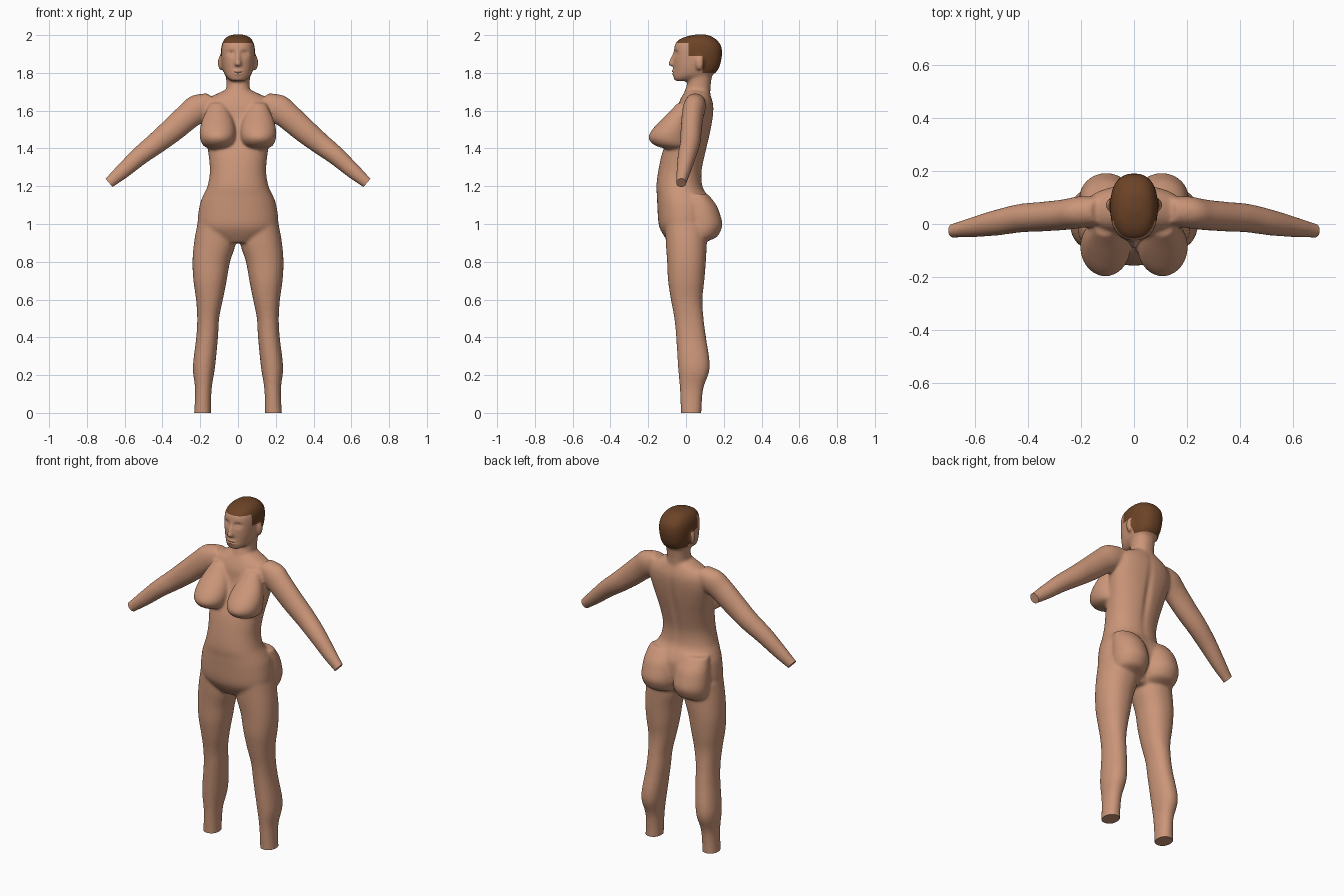
import bpy, bmesh, math
from mathutils import Vector, Matrix

X = Vector((1, 0, 0))
Y = Vector((0, 1, 0))


def material(name, color):
    m = bpy.data.materials.new(name)
    m.diffuse_color = (*color, 1)
    return m


skin = material("skin", (0.60, 0.305, 0.19))
hair = material("brown hair", (0.15, 0.056, 0.02))
bm = bmesh.new()


def spline(rows, steps=5):
    """Catmull-Rom interpolation of ring rows."""
    out = []
    for i in range(len(rows) - 1):
        p = [rows[max(0, min(len(rows) - 1, i + k))] for k in (-1, 0, 1, 2)]
        for s in range(steps):
            t = s / steps
            out.append([0.5 * (2 * b + (c - a) * t + (2 * a - 5 * b + 4 * c - d) * t * t
                               + (3 * b - a - 3 * c + d) * t ** 3) for a, b, c, d in zip(*p)])
    return out + [list(rows[-1])]


def loft(rows, u=X, power=2.2, side=1, n=40):
    """Closed tube; each row is centre x, y, z and the two half widths."""
    rings = []
    for cx, cy, cz, hu, hv in spline(rows):
        ring = []
        for k in range(n):
            a = 2 * math.pi * k / n
            c, s = math.cos(a), math.sin(a)
            p = (Vector((cx, cy, cz)) + u * hu * math.copysign(abs(c) ** (2 / power), c)
                 + Y * hv * math.copysign(abs(s) ** (2 / power), s))
            p.x *= side
            ring.append(bm.verts.new(p))
        rings.append(ring)
    faces = [bm.faces.new(rings[0]), bm.faces.new(rings[-1])]
    for a, b in zip(rings, rings[1:]):
        for k in range(n):
            j = (k + 1) % n
            faces.append(bm.faces.new((a[k], a[j], b[j], b[k])))
    bmesh.ops.recalc_face_normals(bm, faces=faces)


def upright(rows, cx=0, **kw):
    """Loft from rows of z, half width, front y, back y."""
    loft([(cx, (f + b) / 2, z, h, (b - f) / 2) for z, h, f, b in rows], **kw)


def blob(center, radii):
    bmesh.ops.create_uvsphere(bm, u_segments=24, v_segments=16, radius=1,
                              matrix=Matrix.Translation(center) @ Matrix.Diagonal((*radii, 1)))


# torso and neck
upright([(0.90, 0.10, -0.09, 0.07), (0.95, 0.18, -0.125, 0.10), (1.0, 0.213, -0.145, 0.13),
         (1.1, 0.203, -0.152, 0.135), (1.15, 0.185, -0.154, 0.115), (1.2, 0.162, -0.157, 0.088),
         (1.28, 0.149, -0.147, 0.084), (1.38, 0.158, -0.125, 0.105), (1.48, 0.176, -0.085, 0.128),
         (1.56, 0.19, -0.055, 0.142), (1.62, 0.19, -0.045, 0.146), (1.66, 0.165, -0.03, 0.138),
         (1.695, 0.10, -0.01, 0.125), (1.71, 0.065, 0.0, 0.115)])
upright([(1.65, 0.068, -0.01, 0.13), (1.70, 0.063, -0.008, 0.13),
         (1.74, 0.062, 0.005, 0.132), (1.80, 0.065, 0.01, 0.14)])

# head
upright([(1.757, 0.035, -0.055, 0.02), (1.765, 0.048, -0.064, 0.06), (1.785, 0.067, -0.066, 0.13),
         (1.81, 0.078, -0.064, 0.165), (1.85, 0.086, -0.065, 0.183), (1.90, 0.09, -0.064, 0.191),
         (1.94, 0.088, -0.061, 0.187), (1.965, 0.08, -0.05, 0.172), (1.985, 0.066, -0.02, 0.15),
         (1.997, 0.045, 0.02, 0.125), (2.003, 0.025, 0.05, 0.105)], power=2.4)
# nose and lips
upright([(1.832, 0.018, -0.07, 0), (1.843, 0.024, -0.096, 0), (1.87, 0.017, -0.087, 0),
         (1.91, 0.012, -0.070, 0), (1.93, 0.012, -0.058, 0)], power=2)
blob((0, -0.056, 1.803), (0.034, 0.023, 0.017))

for s in (1, -1):
    # ear
    blob((s * 0.093, 0.072, 1.853), (0.014, 0.022, 0.042))
    # chest
    upright([(1.397, 0.04, -0.10, 0.02), (1.41, 0.07, -0.152, 0.02), (1.43, 0.086, -0.184, 0.02),
             (1.46, 0.094, -0.199, 0.02), (1.50, 0.094, -0.179, 0.02), (1.55, 0.082, -0.133, 0.02),
             (1.60, 0.06, -0.083, 0.02), (1.64, 0.04, -0.045, 0.02)], cx=0.108, power=2, side=s)
    # seat
    upright([(0.91, 0.07, 0, 0.115), (0.93, 0.088, 0, 0.162), (0.965, 0.1, 0, 0.184),
             (1.0, 0.102, 0, 0.193), (1.05, 0.1, 0, 0.181), (1.1, 0.094, 0, 0.161),
             (1.16, 0.08, 0, 0.115)], cx=0.105, power=2, side=s)
    # leg: z, inner x, outer x, front y, back y
    leg = [(1.0, 0.02, 0.215, -0.11, 0.11), (0.9, 0.012, 0.233, -0.107, 0.11),
           (0.8, 0.042, 0.241, -0.10, 0.105), (0.7, 0.06, 0.236, -0.095, 0.097),
           (0.6, 0.08, 0.222, -0.08, 0.087), (0.5, 0.1, 0.216, -0.062, 0.093),
           (0.4, 0.106, 0.221, -0.052, 0.106), (0.24, 0.122, 0.239, -0.042, 0.126),
           (0.12, 0.14, 0.227, -0.032, 0.09), (-0.04, 0.143, 0.235, -0.025, 0.08)]
    loft([((a + b) / 2, (f + k) / 2, z, (b - a) / 2, (k - f) / 2) for z, a, b, f, k in leg], side=s)
    # arm
    loft([(0.13, 0.05, 1.655, 0.05, 0.05), (0.2, 0.045, 1.62, 0.075, 0.06),
          (0.265, 0.035, 1.57, 0.071, 0.058), (0.345, 0.028, 1.5, 0.066, 0.056),
          (0.43, 0.022, 1.43, 0.058, 0.054), (0.52, 0.005, 1.36, 0.050, 0.049),
          (0.61, -0.012, 1.28, 0.041, 0.038), (0.683, -0.025, 1.218, 0.031, 0.027),
          (0.72, -0.03, 1.187, 0.03, 0.027)], u=Vector((0.643, 0, 0.766)), power=2, side=s)

# fuse all the parts into one skin
mesh = bpy.data.meshes.new("body")
bm.to_mesh(mesh)
body = bpy.data.objects.new("body", mesh)
bpy.context.collection.objects.link(body)
fuse = body.modifiers.new("fuse", 'REMESH')
fuse.mode = 'VOXEL'
fuse.voxel_size = 0.007
fused = bpy.data.meshes.new_from_object(body.evaluated_get(bpy.context.evaluated_depsgraph_get()))
body.modifiers.clear()
bm.clear()
bm.from_mesh(fused)
for _ in range(8):
    bmesh.ops.smooth_vert(bm, verts=bm.verts, factor=0.5, use_axis_x=True, use_axis_y=True, use_axis_z=True)


def push(center, radii, dy):
    """Soft dent or bump along y."""
    for v in bm.verts:
        d = sum(((v.co[i] - center[i]) / radii[i]) ** 2 for i in range(3))
        if d < 6:
            v.co.y += dy * math.exp(-d)


# eye sockets, eyes, mouth line, spine groove
for s in (1, -1):
    push((s * 0.036, -0.06, 1.903), (0.02, 0.04, 0.014), 0.014)
    push((s * 0.036, -0.05, 1.900), (0.013, 0.04, 0.007), -0.008)
push((0, -0.075, 1.802), (0.028, 0.04, 0.004), 0.008)
push((0, 0.13, 1.40), (0.02, 0.06, 0.2), -0.010)


def cut(test, co, no, clear=False):
    faces = [f for f in bm.faces if test(f.calc_center_median())]
    geom = list({v for f in faces for v in f.verts}) + list({e for f in faces for e in f.edges}) + faces
    bmesh.ops.bisect_plane(bm, geom=geom, dist=1e-5, plane_co=co, plane_no=no, clear_outer=clear)


# flat wrist and ankle ends
for s in (1, -1):
    cut(lambda c: c.x * s > 0.5, (s * 0.683, -0.025, 1.218), (s * 0.766, 0, -0.643), True)
cut(lambda c: c.z < 0.2, (0, 0, 0), (0, 0, -1), True)
bmesh.ops.holes_fill(bm, edges=[e for e in bm.edges if e.is_boundary], sides=0)

# hairline
for co, no in (((0, 0, 1.957), (0, 0, 1)), ((0, 0, 1.89), (0, 0, 1)), ((0, 0, 1.80), (0, 0, 1)),
               ((0, 0.012, 0), (0, 1, 0)), ((0, 0.088, 0), (0, 1, 0))):
    cut(lambda c: c.z > 1.77, co, no)
for f in bm.faces:
    c = f.calc_center_median()
    f.material_index = int(c.z > 1.957 or (c.y > 0.012 and c.z > 1.89) or (c.y > 0.088 and c.z > 1.80))

bmesh.ops.recalc_face_normals(bm, faces=bm.faces)
bm.to_mesh(mesh)
bm.free()
bpy.data.meshes.remove(fused)
mesh.materials.append(skin)
mesh.materials.append(hair)
bpy.context.view_layer.objects.active = body
body.select_set(True)
bpy.ops.object.shade_smooth_by_angle(angle=math.radians(45))
